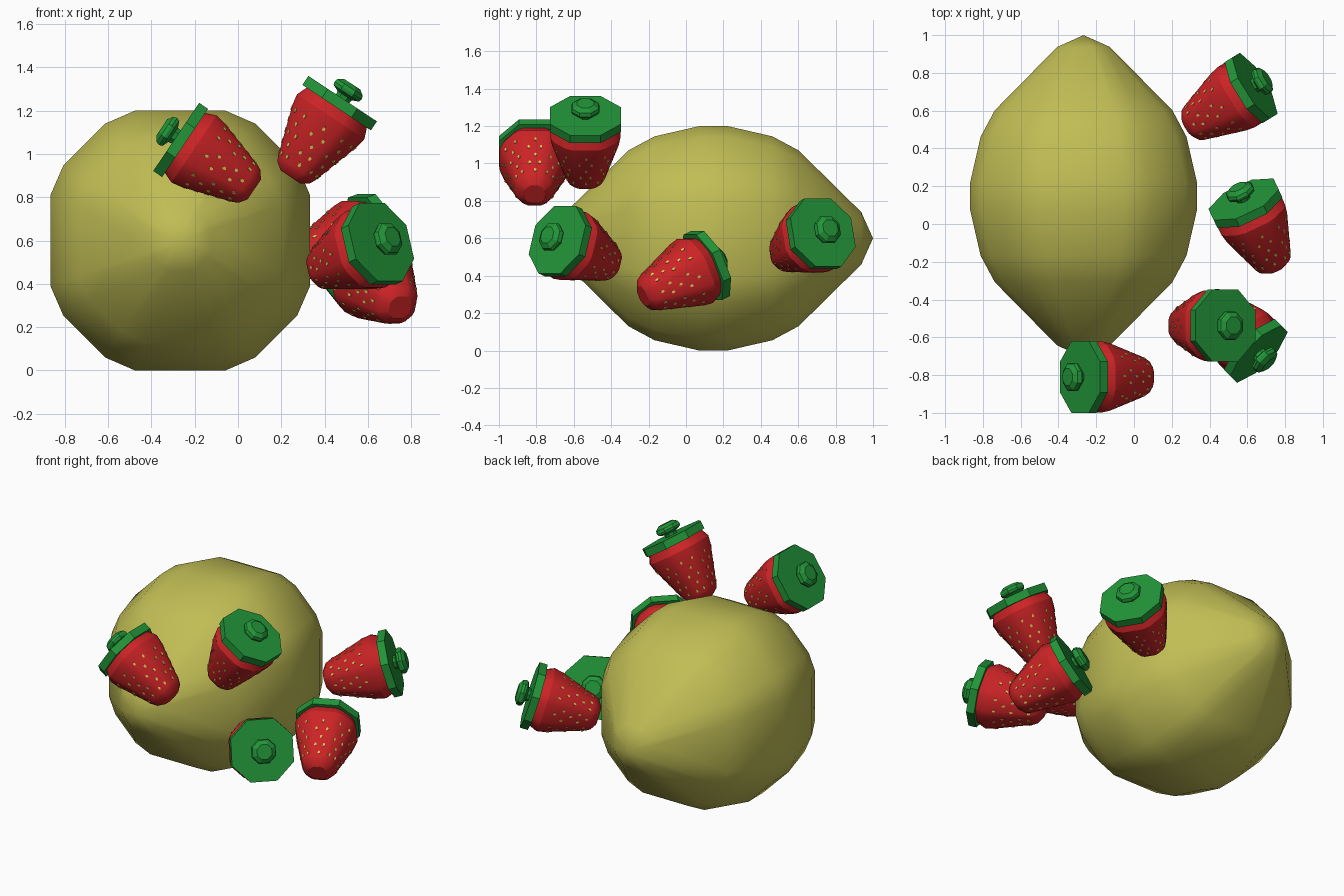
import bpy, bmesh, math
from mathutils import Vector

if "Cube" in bpy.data.objects:
    bpy.data.objects.remove(bpy.data.objects["Cube"])

def material(name, rgb):
    m = bpy.data.materials.new(name)
    m.diffuse_color = (*rgb, 1)
    m.use_nodes = True
    m.node_tree.nodes["Principled BSDF"].inputs["Base Color"].default_value = m.diffuse_color
    return m

YELLOW = material("lemon yellow", (0.53, 0.51, 0.09))
RED = material("berry red", (0.60, 0.017, 0.019))
GREEN = material("leaf green", (0.016, 0.30, 0.04))
SEED = material("seed gold", (0.72, 0.56, 0.08))

def section(quarter):
    """Repeat the first-quadrant points four times round the axis."""
    pts = []
    for k in range(4):
        c, s = (1, 0, -1, 0)[k], (0, 1, 0, -1)[k]
        pts += [(x * c - y * s, x * s + y * c) for x, y in quarter]
    return pts

SOFT = section([(1, .35), (.9, .58), (.58, .9), (.35, 1)])   # octagon with bevelled corners
OCT = section([(1, .43), (.43, 1)])                          # plain octagon

def place(name, bm, mat, origin, axis, smooth=None):
    bmesh.ops.recalc_face_normals(bm, faces=bm.faces)
    me = bpy.data.meshes.new(name)
    bm.to_mesh(me)
    bm.free()
    me.materials.append(mat)
    ob = bpy.data.objects.new(name, me)
    bpy.context.collection.objects.link(ob)
    ob.location = origin
    ob.rotation_euler = Vector(axis).to_track_quat('Z', 'Y').to_euler()
    if smooth:
        bpy.ops.object.select_all(action='DESELECT')
        ob.select_set(True)
        bpy.context.view_layer.objects.active = ob
        bpy.ops.object.shade_smooth_by_angle(angle=math.radians(smooth))
    return ob

def loft(profile, sec):
    """Stack scaled sections along z; a zero radius makes a point."""
    bm = bmesh.new()
    n = len(sec)
    prev = None
    for r, z in profile:
        ring = [bm.verts.new((x * r, y * r, z)) for x, y in (sec if r else [(0, 0)])]
        if prev is None:
            if r:
                bm.faces.new(ring)
        else:
            for i in range(n):
                a, b = prev[i % len(prev)], prev[(i + 1) % n % len(prev)]
                c, d = ring[(i + 1) % n % len(ring)], ring[i % len(ring)]
                bm.faces.new(list(dict.fromkeys((a, b, c, d))))
        prev = ring
    if len(prev) > 1:
        bm.faces.new(prev)
    return bm

# Lemon lying along y
half = [(.6, .075), (.545, .315), (.47, .455), (.14, .79), (0, .853)]
lemon = [(r, -z) for r, z in reversed(half)] + half
place("lemon", loft(lemon, SOFT), YELLOW, (-.267, .147, .6), (0, 1, 0), 80)

# Strawberry parts, measured along the axis from the middle of the leaf cap
BODY = [(.055, -.41), (.09, -.385), (.103, -.36), (.178, -.125), (.187, -.075), (.165, -.02)]
CAP = [(.19, -.025), (.19, .025)]
STEM = [(.035, .02), (.04, .042), (.07, .055), (.075, .07), (.07, .087), (.045, .105)]

def seeds():
    """Thin plates set in staggered rows on the eight body facets."""
    bm = bmesh.new()
    r0, z0, r1, z1 = .103, -.36, .178, -.125
    for k in range(8):
        a = k * math.pi / 4
        f = 1.0 if k % 2 == 0 else 1.046
        out = Vector((math.cos(a), math.sin(a), 0))
        side = Vector((-math.sin(a), math.cos(a), 0))
        up = (out * (r1 - r0) * f + Vector((0, 0, z1 - z0))).normalized()
        nor = side.cross(up)
        for row in range(5):
            z = -.34 + row * .05
            r = r0 + (r1 - r0) * (z - z0) / (z1 - z0)
            spots = (-.2, .22) if (row + k) % 2 else (0.03,)
            for s in spots:
                c = out * r * f + side * s * r + Vector((0, 0, z))
                rim = [c + side * x * .0065 + up * y * .011
                       for x, y in ((-1, -.5), (0, -1), (1, -.5), (1, .5), (0, 1), (-1, .5))]
                low = [bm.verts.new(p - nor * .002) for p in rim]
                top = [bm.verts.new(p + nor * .003) for p in rim]
                bm.faces.new(top)
                bm.faces.new(low)
                for i in range(6):
                    j = (i + 1) % 6
                    bm.faces.new((low[i], low[j], top[j], top[i]))
    return bm

# Cap centre and axis (tip to stem) of each strawberry
BERRIES = [
    ((-.265, -.81, 1.065), (-.83, 0, .56)),
    ((.47, -.538, 1.235), (.55, 0, .83)),
    ((.645, -.672, .585), (.67, -.67, .31)),
    ((.62, .72, .625), (.81, .50, .29)),
    ((.59, .11, .455), (-.39, .83, .40)),
]
for i, (pos, axis) in enumerate(BERRIES, 1):
    place(f"strawberry_body_{i}", loft(BODY, SOFT), RED, pos, axis, 30)
    place(f"strawberry_seeds_{i}", seeds(), SEED, pos, axis)
    place(f"strawberry_leaf_cap_{i}", loft(CAP, OCT), GREEN, pos, axis)
    place(f"strawberry_stem_{i}", loft(STEM, OCT), GREEN, pos, axis)
